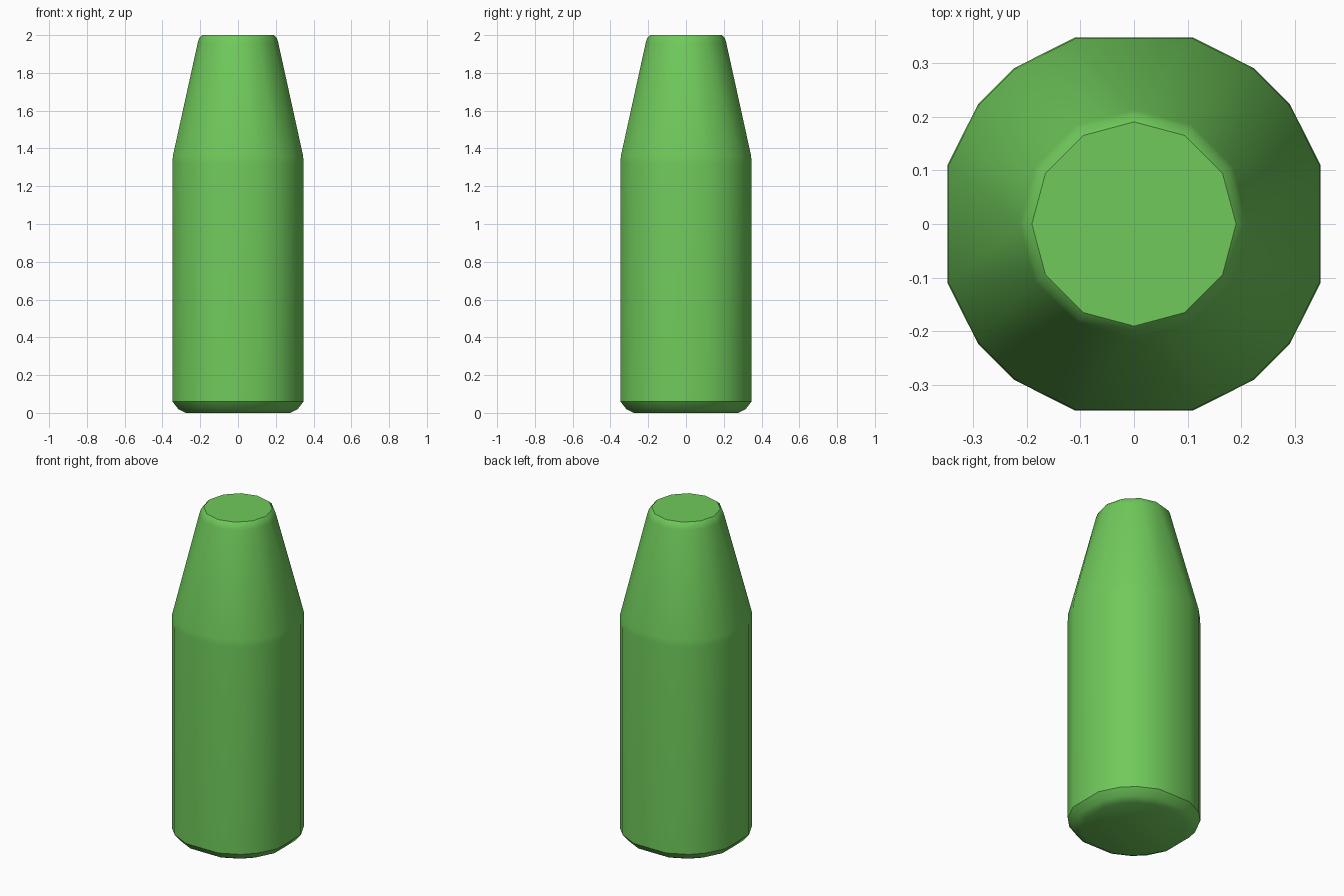
import bpy
import bmesh
from math import cos, sin, pi, radians

cube = bpy.data.objects.get("Cube")
if cube:
    bpy.data.objects.remove(cube, do_unlink=True)

green = bpy.data.materials.new("leaf green")
green.use_nodes = True
color = (0.162, 0.59, 0.105, 1)
green.diffuse_color = color
green.node_tree.nodes["Principled BSDF"].inputs["Base Color"].default_value = color

# Body section: a square with each corner cut three ways
quarter = [(0.347, -0.11), (0.347, 0.11), (0.29, 0.223), (0.223, 0.29)]
body_ring = [(x * cos(a) - y * sin(a), x * sin(a) + y * cos(a))
             for a in (i * pi / 2 for i in range(4)) for x, y in quarter]
# Neck section: a round ring with twelve sides
neck_ring = [(cos(i * pi / 6), sin(i * pi / 6)) for i in range(12)]

# Height and scale of each section
body_levels = [(0, 0.8), (0.02, 0.91), (0.06, 1), (1.32, 1), (1.36, 0.994)]
neck_levels = [(1.96, 0.213), (1.985, 0.205), (2, 0.19)]

bm = bmesh.new()
for ring, levels in ((body_ring, body_levels), (neck_ring, neck_levels)):
    for z, s in levels:
        for x, y in ring:
            bm.verts.new((x * s, y * s, z))
bmesh.ops.remove_doubles(bm, verts=bm.verts, dist=0.001)

# Skin the sections into one convex solid and merge its flat faces
bmesh.ops.convex_hull(bm, input=bm.verts)
bmesh.ops.dissolve_limit(bm, angle_limit=radians(0.5), verts=bm.verts, edges=bm.edges)
bmesh.ops.recalc_face_normals(bm, faces=bm.faces)

mesh = bpy.data.meshes.new("bottle")
bm.to_mesh(mesh)
bm.free()
mesh.materials.append(green)
bottle = bpy.data.objects.new("bottle", mesh)
bpy.context.collection.objects.link(bottle)

# Smooth sides with a crisp rim
bpy.ops.object.select_all(action="DESELECT")
bottle.select_set(True)
bpy.context.view_layer.objects.active = bottle
bpy.ops.object.shade_smooth_by_angle(angle=radians(35))
